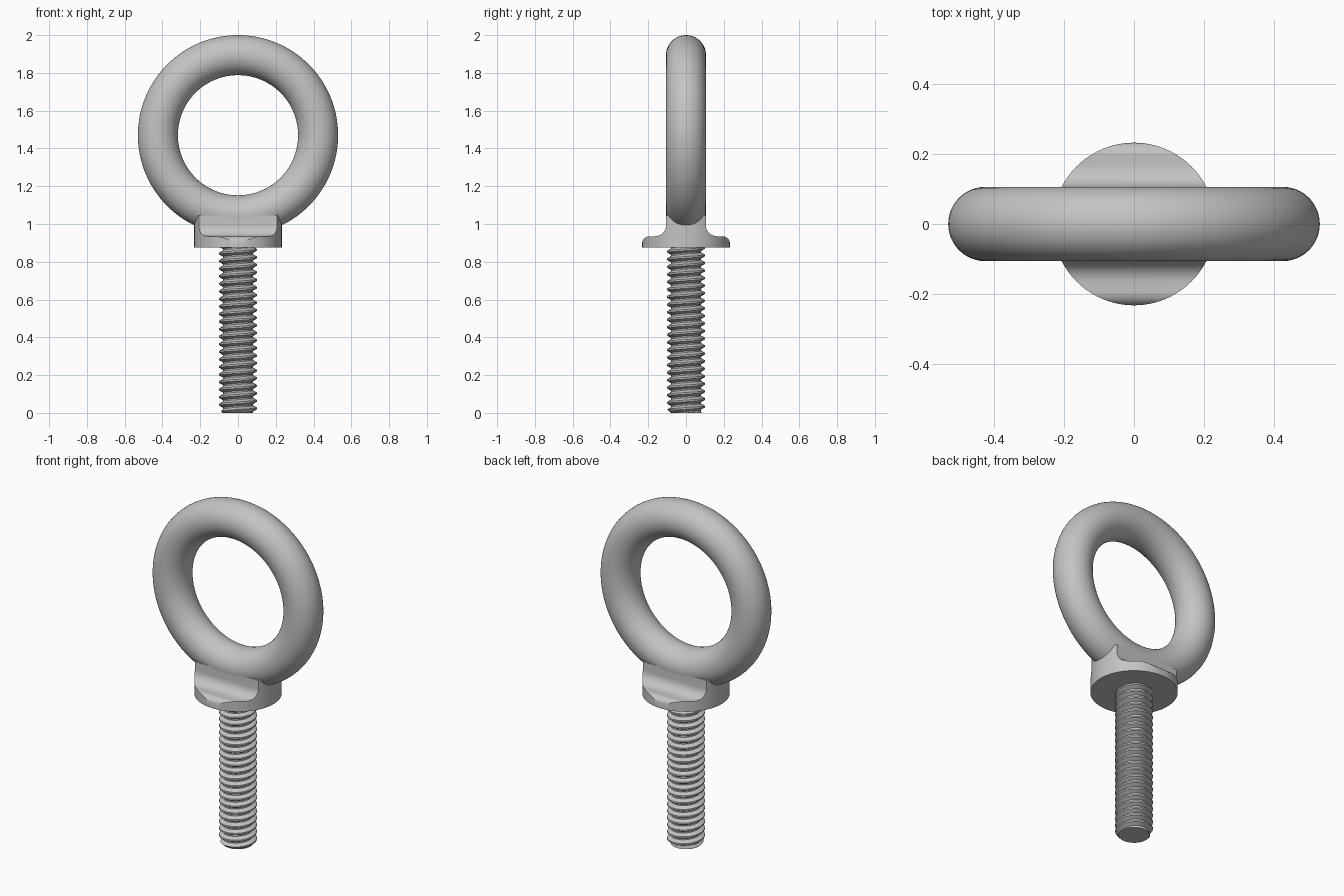
import bpy, bmesh
from math import sin, cos, pi, radians

if "Cube" in bpy.data.objects:
    bpy.data.objects.remove(bpy.data.objects["Cube"], do_unlink=True)

steel = bpy.data.materials.new("grey_steel")
steel.use_nodes = True
steel.diffuse_color = (0.55, 0.55, 0.55, 1)
steel.node_tree.nodes["Principled BSDF"].inputs["Base Color"].default_value = steel.diffuse_color


def finish(obj, angle=30):
    """Give the part its material and smooth it, keeping hard edges."""
    obj.data.materials.clear()
    obj.data.materials.append(steel)
    bpy.ops.object.select_all(action="DESELECT")
    obj.select_set(True)
    bpy.context.view_layer.objects.active = obj
    bpy.ops.object.shade_smooth_by_angle(angle=radians(angle))


def object_from(bm, name):
    mesh = bpy.data.meshes.new(name)
    bm.to_mesh(mesh)
    bm.free()
    obj = bpy.data.objects.new(name, mesh)
    bpy.context.collection.objects.link(obj)
    return obj


def arc(cy, cz, radius, start, end, steps=10):
    angles = [radians(start + (end - start) * i / steps) for i in range(steps + 1)]
    return [(cy + radius * cos(a), cz + radius * sin(a)) for a in angles]


# Lifting ring
bpy.ops.mesh.primitive_torus_add(major_radius=0.424, minor_radius=0.106,
                                 major_segments=128, minor_segments=48,
                                 location=(0, 0, 1.47), rotation=(pi / 2, 0, 0))
ring = bpy.context.object
ring.name = "lifting_ring"
finish(ring)

# Collar: a rounded flange-and-neck section run along x, trimmed to a cylinder
half = [(0.233, 0.875)] + arc(0.193, 0.895, 0.04, 0, 90)
half += arc(0.165, 0.995, 0.06, 270, 180) + [(0.105, 1.046)]
section = half + [(-y, z) for y, z in reversed(half)]
bm = bmesh.new()
face = bm.faces.new([bm.verts.new((-0.3, y, z)) for y, z in section])
extruded = bmesh.ops.extrude_face_region(bm, geom=[face])["geom"]
bmesh.ops.translate(bm, vec=(0.6, 0, 0),
                    verts=[v for v in extruded if isinstance(v, bmesh.types.BMVert)])
bmesh.ops.recalc_face_normals(bm, faces=bm.faces)
collar = object_from(bm, "collar")

bpy.ops.mesh.primitive_cylinder_add(vertices=96, radius=0.232, depth=0.6,
                                    location=(0, 0, 1))
trimmer = bpy.context.object
trimmer.name = "collar_trimmer"
trim = collar.modifiers.new("trim", "BOOLEAN")
trim.operation = "INTERSECT"
trim.solver = "EXACT"
trim.object = trimmer
bpy.context.view_layer.objects.active = collar
bpy.ops.object.modifier_apply(modifier="trim")
bpy.data.objects.remove(trimmer, do_unlink=True)
finish(collar)

# Threaded shank: a right-handed helical strip with a chamfered tip
PITCH, CREST, ROOT, TOP, STEPS = 0.04, 0.1, 0.079, 0.885, 48
PROFILE = [(0, ROOT), (0.18, ROOT), (0.48, CREST), (0.7, CREST)]
turns = int(TOP / PITCH) + 3
bm = bmesh.new()
rows = []
for i in range(turns * STEPS + 1):
    a = 2 * pi * i / STEPS
    row = []
    for offset, radius in PROFILE:
        z = min(max((i / STEPS + offset - 2) * PITCH, 0), TOP)
        r = min(radius, 0.082 + z)
        row.append(bm.verts.new((r * cos(a), r * sin(a), z)))
    rows.append(row)
for i in range(len(rows) - STEPS - 1):
    lower = rows[i] + [rows[i + STEPS][0]]
    upper = rows[i + 1] + [rows[i + 1 + STEPS][0]]
    for k in range(len(PROFILE)):
        bm.faces.new((lower[k], upper[k], upper[k + 1], lower[k + 1]))
bmesh.ops.dissolve_degenerate(bm, dist=1e-5, edges=bm.edges)
tip = bmesh.ops.create_circle(bm, cap_ends=True, radius=0.082, segments=STEPS)
bmesh.ops.reverse_faces(bm, faces=list({f for v in tip["verts"] for f in v.link_faces}))
finish(object_from(bm, "threaded_shank"))
